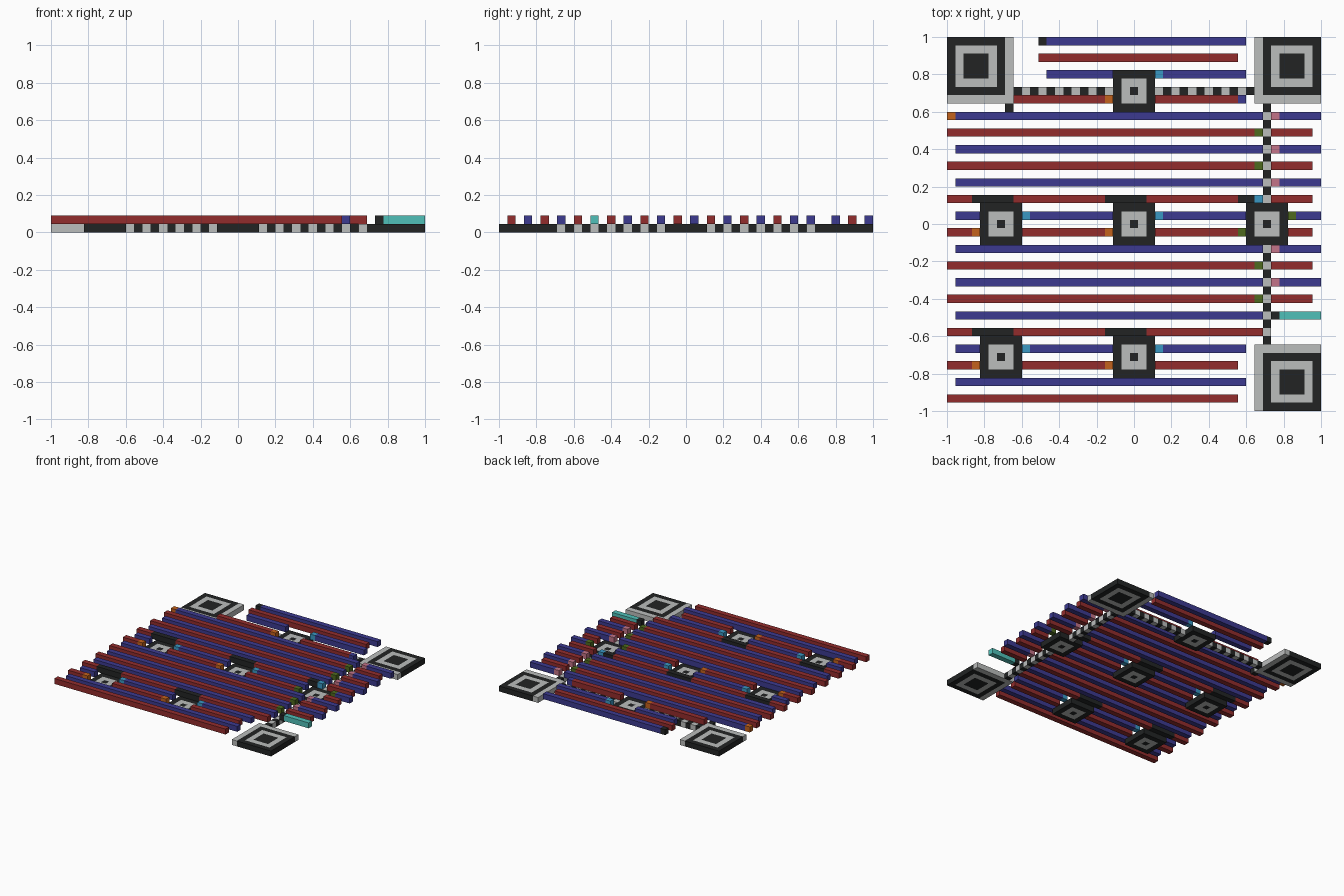
import bpy
import bmesh

if "Cube" in bpy.data.objects:
    bpy.data.objects.remove(bpy.data.objects["Cube"])

N = 45            # modules per side
M = 2 / N         # size of one module


# Materials, one per flat colour
def linear(c):
    c /= 255
    return c / 12.92 if c <= 0.04045 else ((c + 0.055) / 1.055) ** 2.4


def material(name, hexa):
    rgba = [linear(b) for b in bytes.fromhex(hexa)] + [1]
    mat = bpy.data.materials.new(name)
    mat.use_nodes = True
    mat.diffuse_color = rgba
    mat.node_tree.nodes["Principled BSDF"].inputs["Base Color"].default_value = rgba
    return mat


MATS = {name: material(name, hexa) for name, hexa in {
    "black": "222424", "grey": "bbbdbc", "red": "922c2c", "blue": "3c3a90",
    "teal": "50c0b8", "cyan": "3a98c4", "orange": "c4621c",
    "pink": "c47488", "green": "4e6a1e"}.items()}


# Flat polygons given in (column, row) units, raised by one module
def prism(name, colour, polygons, level=0):
    bm = bmesh.new()
    verts = {}
    for poly in polygons:
        for c, r in poly:
            if (c, r) not in verts:
                verts[c, r] = bm.verts.new((c * M - 1, 1 - r * M, level * M))
        bm.faces.new([verts[p] for p in poly])
    top = bmesh.ops.extrude_face_region(bm, geom=bm.faces[:], use_keep_orig=True)
    bmesh.ops.translate(bm, vec=(0, 0, M),
                        verts=[g for g in top["geom"] if isinstance(g, bmesh.types.BMVert)])
    bmesh.ops.recalc_face_normals(bm, faces=bm.faces[:])
    mesh = bpy.data.meshes.new(name)
    bm.to_mesh(mesh)
    bm.free()
    mesh.materials.append(MATS[colour])
    obj = bpy.data.objects.new(name, mesh)
    bpy.context.collection.objects.link(obj)
    return obj


def square(c, r, half):
    return [(c - half, r - half), (c + half, r - half),
            (c + half, r + half), (c - half, r + half)]


def block(name, colour, c0, c1, r, level=0):
    prism(name, colour, [[(c0, r), (c1, r), (c1, r + 1), (c0, r + 1)]], level)


# Nested square frames around a solid centre
def target(name, c, r, halves):
    for i, half in enumerate(halves):
        outer = square(c, r, half)
        colour = ("black", "grey", "black")[i]
        if i == 2:
            prism(name + "_centre", colour, [outer])
            continue
        inner = square(c, r, halves[i + 1])
        quads = [[outer[k], outer[(k + 1) % 4], inner[(k + 1) % 4], inner[k]]
                 for k in range(4)]
        prism(f"{name}_frame_{i}", colour, quads)


# Corner targets with their L-shaped borders
for name, sx, sy in (("back_right", 1, 1), ("back_left", -1, 1), ("front_left", -1, -1)):
    def place(c, r):
        return (c if sx > 0 else N - c, r if sy > 0 else N - r)
    target("corner_target_" + name, *place(3.5, 3.5), (3.5, 2.5, 1.5))
    prism("corner_border_" + name, "grey",
          [[place(*p) for p in ((7, 0), (8, 0), (8, 8), (0, 8), (0, 7), (7, 7))]])

# Small targets
small = ((22, 6), (6, 22), (22, 22), (38, 22), (6, 38), (22, 38))
for c, r in small:
    target("small_target", c + 0.5, r + 0.5, (2.5, 1.5, 0.5))

# Checkered strips along the back and the left side
for i in range(8, 37):
    if 20 <= i <= 24:
        continue
    colour = "grey" if i % 2 else "black"
    block("back_strip_tile", colour, i, i + 1, 6)
    block("side_strip_tile", colour, 38, 39, i)
block("single_tile", "black", 7, 8, 8)


# Raised bars: each run continues from the previous end; None leaves a gap
def bar_row(r, start, *runs):
    for colour, end in runs:
        if colour:
            block(f"{colour}_bar", colour, start, end, r, 1)
        start = end


# Back rows, between the corner targets
bar_row(0, 11, ("black", 12), ("blue", 36))
bar_row(2, 11, ("red", 35))
bar_row(4, 12, ("blue", 20), (None, 25), ("cyan", 26), ("blue", 36))
bar_row(7, 8, ("red", 19), ("orange", 20), (None, 25), ("red", 35), ("blue", 36))

# Long rows crossing the side strip
block("orange_bar", "orange", 0, 1, 9, 1)
for r in (9, 13, 17, 25, 29):
    bar_row(r, 1, ("blue", 38), (None, 39), ("pink", 40), ("blue", N))
for r in (11, 15, 27, 31):
    bar_row(r, 0, ("red", 37), ("green", 38), (None, 39), ("red", 44))
bar_row(33, 1, ("blue", 38), (None, 39), ("black", 40), ("teal", N))

# Rows beside and through the small targets
for r, last in ((19, [("red", 35), ("black", 37), ("cyan", 38), (None, 39), ("red", 44)]),
                (35, [("red", 38)])):
    bar_row(r, 0, ("red", 3), ("black", 8), ("red", 19), ("black", 24), *last)
for r, last in ((21, [(None, 41), ("green", 42), ("blue", N)]), (37, [])):
    bar_row(r, 1, ("blue", 4), (None, 9), ("cyan", 10), ("blue", 20),
            (None, 25), ("cyan", 26), ("blue", 36), *last)
for r, last in ((23, [("green", 36), (None, 41), ("red", 44)]), (39, [])):
    bar_row(r, 0, ("red", 3), ("orange", 4), (None, 9), ("red", 19),
            ("orange", 20), (None, 25), ("red", 35), *last)

# Front rows
bar_row(41, 1, ("blue", 36))
bar_row(43, 0, ("red", 35))
